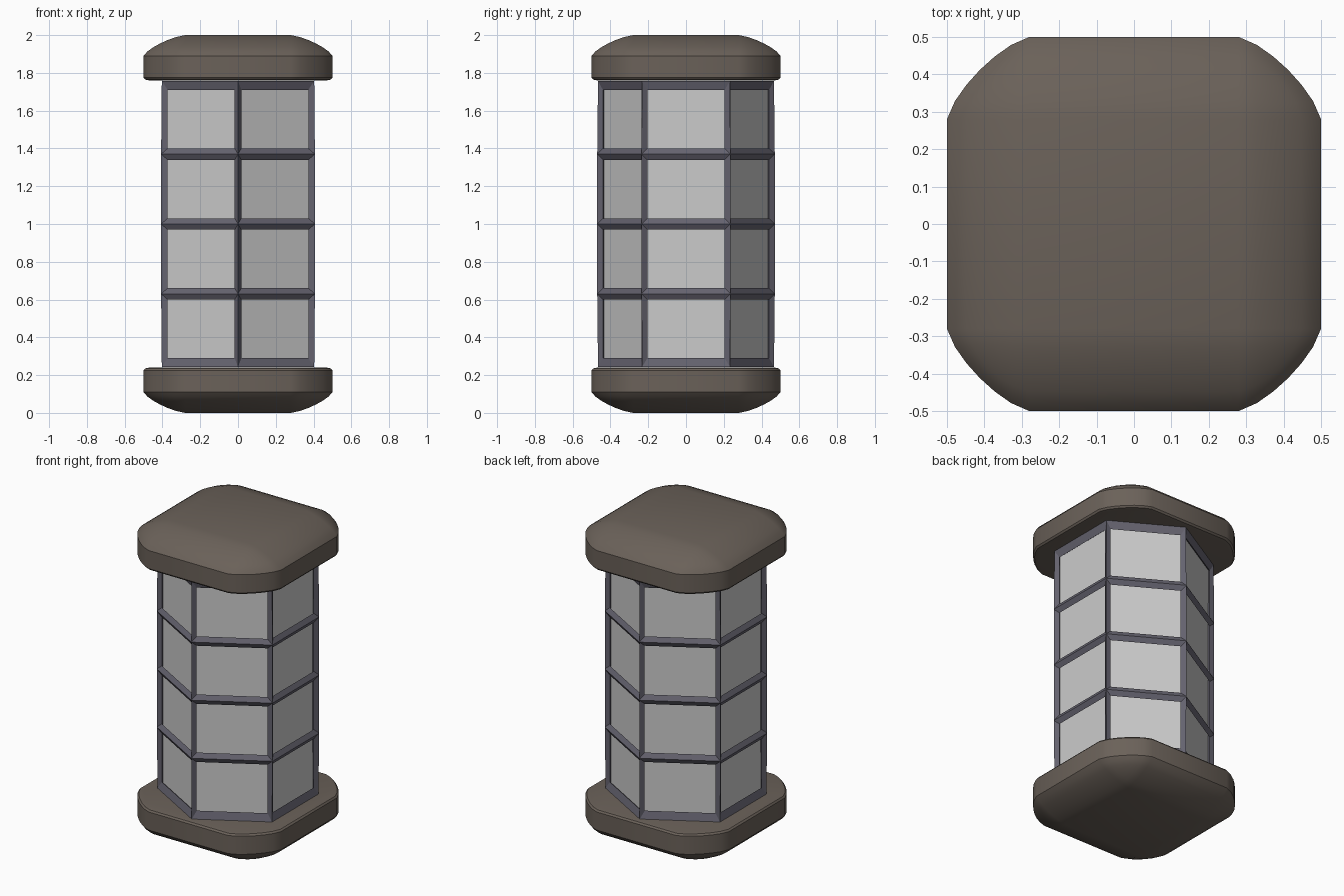
import bpy, bmesh, math

if "Cube" in bpy.data.objects:
    bpy.data.objects.remove(bpy.data.objects["Cube"])


def material(name, rgb):
    m = bpy.data.materials.new(name)
    m.diffuse_color = (*rgb, 1)
    m.use_nodes = True
    m.node_tree.nodes["Principled BSDF"].inputs["Base Color"].default_value = m.diffuse_color
    return m


STONE = material("brown_stone", (0.145, 0.12, 0.10))
METAL = material("dark_metal", (0.13, 0.125, 0.16))


def add_object(name, bm, mat=None):
    bmesh.ops.recalc_face_normals(bm, faces=bm.faces)
    me = bpy.data.meshes.new(name)
    bm.to_mesh(me)
    bm.free()
    ob = bpy.data.objects.new(name, me)
    bpy.context.collection.objects.link(ob)
    if mat:
        me.materials.append(mat)
    return ob


def hex_prism(radius, heights):
    """Closed hexagonal prism with a vertex ring at every height."""
    bm = bmesh.new()
    rings = []
    for z in heights:
        rings.append([bm.verts.new((radius * math.cos(a), radius * math.sin(a), z))
                      for a in (math.radians(90 + 60 * i) for i in range(6))])
    for lo, hi in zip(rings, rings[1:]):
        for i in range(6):
            j = (i + 1) % 6
            bm.faces.new((lo[i], lo[j], hi[j], hi[i]))
    bm.faces.new(rings[0][::-1])
    bm.faces.new(rings[-1])
    return bm


def cap(name, base_z, direction):
    """Rounded block: soft bevel on the outer and upright edges, small one inside."""
    bm = bmesh.new()
    bmesh.ops.create_cube(bm, size=1)
    for v in bm.verts:
        v.co.z = 0.48 if v.co.z > 0 else 0
    soft = [e for e in bm.edges if max(v.co.z for v in e.verts) > 0.1]
    bmesh.ops.bevel(bm, geom=soft, offset=0.22, segments=6, profile=0.36,
                    affect='EDGES', clamp_overlap=True)
    rim = [e for e in bm.edges if all(abs(v.co.z) < 1e-4 for v in e.verts)]
    bmesh.ops.bevel(bm, geom=rim, offset=0.03, segments=2, profile=0.5, affect='EDGES')
    for v in bm.verts:
        v.co.z = base_z + direction * v.co.z * 0.5
    ob = add_object(name, bm, STONE)
    bpy.ops.object.select_all(action='DESELECT')
    ob.select_set(True)
    bpy.context.view_layer.objects.active = ob
    bpy.ops.object.shade_smooth_by_angle(angle=math.radians(35))
    return ob


# Top and bottom caps
cap("top_cap", 1.76, 1)
cap("bottom_cap", 0.24, -1)

# Grey panes, slightly recessed behind the bars
add_object("panes", hex_prism(0.437, [0.25, 1.75]))

# Diamond-section bars, stretched upright
STRETCH = 1.5
frame = add_object("frame_bars", hex_prism(0.45, [0.37 * i / STRETCH for i in range(-2, 3)]), METAL)
frame.location.z = 1.0
frame.scale.z = STRETCH
wire = frame.modifiers.new("bars", 'WIREFRAME')
wire.thickness = 0.04
wire.use_even_offset = True
wire.use_replace = True
